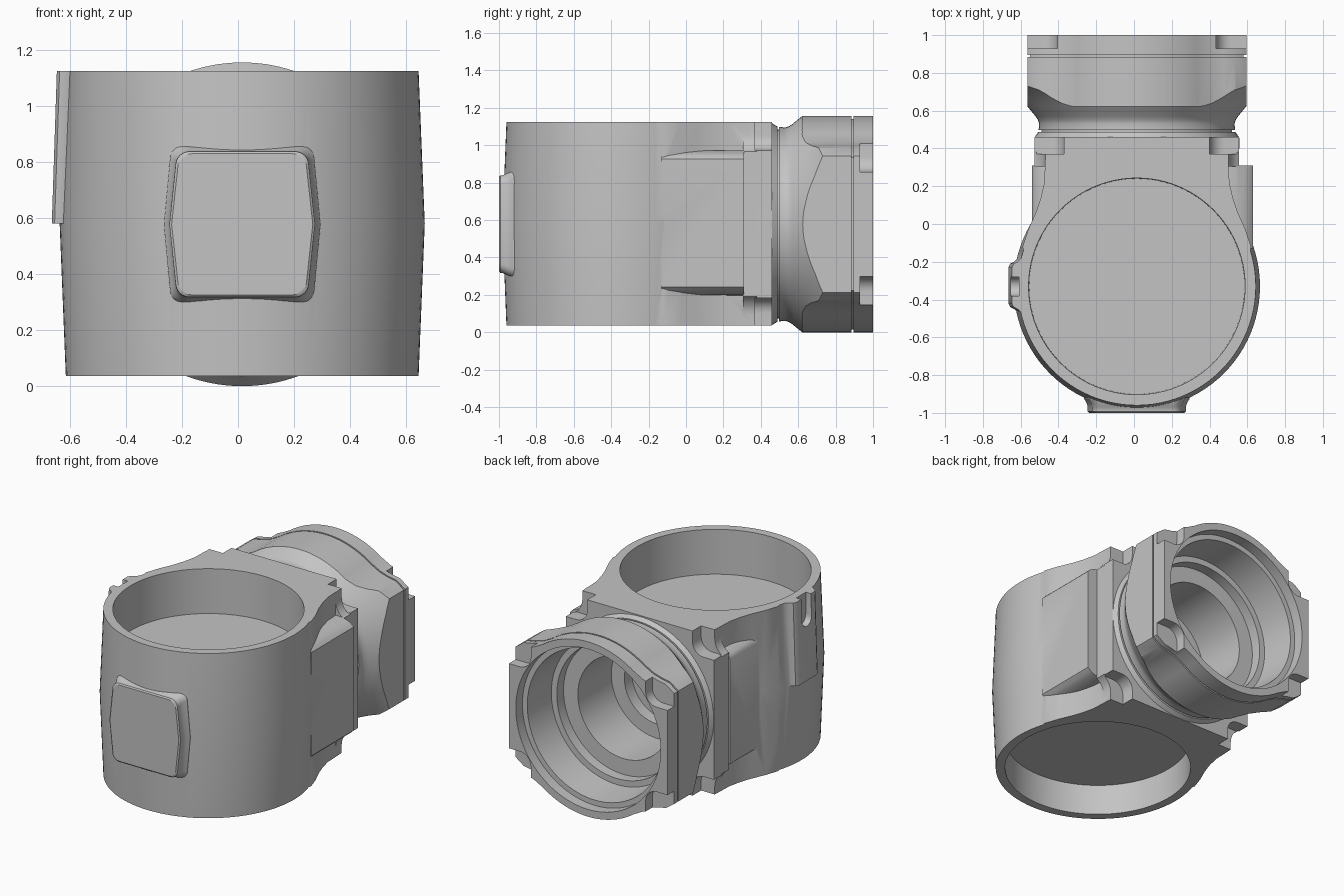
import bpy, bmesh, math
from mathutils import Vector

cube = bpy.data.objects.get("Cube")
if cube:
    bpy.data.objects.remove(cube)

CX, CY, CZ = 0.015, -0.33, 0.578      # barrel axis and collar axis
Z0, Z1 = 0.036, 1.125                 # bottom and top of the body
SEG = 96

grey = bpy.data.materials.new("cast grey")
grey.use_nodes = True
colour = (0.55, 0.55, 0.55, 1)
grey.diffuse_color = colour
grey.node_tree.nodes["Principled BSDF"].inputs["Base Color"].default_value = colour


def loft(name, rings):
    """Closed solid through a list of equal-length rings."""
    bm = bmesh.new()
    loops = [[bm.verts.new(p) for p in ring] for ring in rings]
    n = len(loops[0])
    for a, b in zip(loops, loops[1:]):
        for i in range(n):
            j = (i + 1) % n
            bm.faces.new((a[i], a[j], b[j], b[i]))
    bm.faces.new(loops[0])
    bm.faces.new(loops[-1])
    bmesh.ops.recalc_face_normals(bm, faces=bm.faces)
    mesh = bpy.data.meshes.new(name)
    bm.to_mesh(mesh)
    bm.free()
    mesh.materials.append(grey)
    obj = bpy.data.objects.new(name, mesh)
    bpy.context.scene.collection.objects.link(obj)
    return obj


def circle(r):
    return [(r * math.cos(math.tau * i / SEG), r * math.sin(math.tau * i / SEG))
            for i in range(SEG)]


def upright(name, profile):
    """Turned solid about the barrel axis, profile of (z, radius)."""
    return loft(name, [[Vector((CX + u, CY + v, z)) for u, v in circle(r)] for z, r in profile])


def along_y(name, layers):
    """Solid about the collar axis, layers of (y, outline)."""
    return loft(name, [[Vector((CX + u, y, CZ + v)) for u, v in pts] for y, pts in layers])


def turned_y(name, profile):
    return along_y(name, [(y, circle(r)) for y, r in profile])


def rounded(u, v, r, bulge=0.0):
    """Rounded rectangle outline, sides optionally bowed outward."""
    pts = []
    for q, (su, sv) in enumerate(((1, 1), (-1, 1), (-1, -1), (1, -1))):
        for k in range(7):
            a = math.pi / 2 * (q + k / 6)
            pts.append((su * (u - r) + r * math.cos(a), sv * (v - r) + r * math.sin(a)))
        if q in (0, 2):
            pts.append((0, sv * v))
        else:
            pts.append((su * (u + bulge), 0))
    return pts


def box(name, lo, hi):
    (x0, y0, z0), (x1, y1, z1) = lo, hi
    return loft(name, [[Vector(p + (z,)) for p in ((x0, y0), (x1, y0), (x1, y1), (x0, y1))]
                       for z in (z0, z1)])


def combine(obj, tool, mode):
    bpy.context.view_layer.objects.active = obj
    mod = obj.modifiers.new(mode, 'BOOLEAN')
    mod.operation = mode
    mod.solver = 'EXACT'
    mod.object = tool
    bpy.ops.object.modifier_apply(modifier=mod.name)
    bpy.data.objects.remove(tool)


def cut_corners(obj, x, z, r, y0, y1):
    """Four mirrored corner pockets with a rounded inner corner."""
    arc = [(x + r - r * math.cos(math.pi / 2 * k / 8),
            z + r - r * math.sin(math.pi / 2 * k / 8)) for k in range(9)]
    pts = arc + [(x + 0.4, z), (x + 0.4, z + 0.4), (x, z + 0.4)]
    for sx in (1, -1):
        for sz in (1, -1):
            outline = [(sx * u, sz * v) for u, v in pts]
            combine(obj, along_y("pocket", [(y0, outline), (y1, outline)]), 'DIFFERENCE')


def cut_bore(obj):
    steps = [(1.02, .53), (.93, .53), (.93, .495), (.70, .48), (.70, .44), (.63, .44),
             (.63, .335), (.28, .335), (.28, .24), (.20, .24)]
    combine(obj, turned_y("bore", steps), 'DIFFERENCE')


# Barrel body, slightly wider at mid height
body = upright("barrel_body", [(Z0, .63), (.58, .652), (Z1, .63)])

# Neck with concave sides running to the flange
side = [(.56, -.33), (.605, -.12), (.575, -.03), (.535, .06), (.508, .14), (.49, .22), (.485, .34)]
plan = side + [(-x, y) for x, y in reversed(side)]
combine(body, loft("neck", [[Vector((CX + x, y, z)) for x, y in plan] for z in (Z0, Z1)]), 'UNION')

# Side pads beside the neck, square-ended, with softened top and bottom edges
for name, inner, outer, y0 in (("left_pad", .40, .63, -.13), ("right_pad", -.40, -.54, -.20)):
    rings = []
    for t, grow in ((0, .04), (.6, .036), (.8, .024), (.92, .01), (1, -.008)):
        x = inner + (outer - inner) * t
        h = .35 + grow
        rings.append([Vector((x, y, .585 + s * h))
                      for y, s in ((y0, -1), (.31, -1), (.31, 1), (y0, 1))])
    combine(body, loft(name, rings), 'UNION')

# Square flange with relieved corners and pockets, and its stepped ring
flange = box("flange", (CX - .542, .305, Z0), (CX + .542, .46, Z1))
cut_corners(flange, .484, .37, .12, .2, .38)
cut_corners(flange, .385, .395, .08, .37, .6)
combine(body, flange, 'UNION')
ring = [(.40, .543), (.455, .543), (.488, .522), (.488, .505), (.505, .505)]
combine(body, turned_y("flange_ring", ring), 'UNION')

# Front badge plate with a soft skirt, layers of (y, side flare, top flare)
skirt = ((-.85, .022, .024), (-.925, .02, .022), (-.94, .01, .018), (-.955, .003, .013),
         (-.97, 0, .006), (-.985, 0, 0), (-.993, 0, 0), (-1.0, -.008, -.008))
layers = [(y, rounded(.238 + du, .26 + dv, .05, .022)) for y, du, dv in skirt]
combine(body, along_y("front_plate", layers), 'UNION')

# Slotted rail on the right side
rail_plan = [(-.55, -.50), (-.612, -.47), (-.635, -.45), (-.655, -.44), (-.665, -.42),
             (-.665, -.23), (-.655, -.21), (-.635, -.20), (-.605, -.17), (-.55, -.15)]
combine(body, loft("right_rail", [[Vector((x + dx, y, z)) for x, y in rail_plan]
                                  for z, dx in ((.58, 0), (Z1, .018))]), 'UNION')
slot = [(-.05, .3), (-.05, 0)] + [(-.05 * math.cos(a * math.pi / 8), -.05 * math.sin(a * math.pi / 8))
                                  for a in range(1, 8)] + [(.05, 0), (.05, .3)]
combine(body, loft("slot", [[Vector((x, -.33 + u, .98 + v)) for u, v in slot]
                            for x in (-.61, -.8)]), 'DIFFERENCE')

# Top and bottom cups, then the stepped bore
combine(body, upright("top_cup", [(.83, .57), (1.3, .575)]), 'DIFFERENCE')
combine(body, upright("bottom_cup", [(-.2, .575), (.24, .57)]), 'DIFFERENCE')
cut_bore(body)

# Collar: round section blending into flat side lugs, with a thin groove
arc0 = math.radians(55)
quarter = [(.58, .365), (.52, .408), (.46, .419), (.40, .437)] + [
    (CZ * math.cos(arc0 + (math.pi / 2 - arc0) * k / 16),
     CZ * math.sin(arc0 + (math.pi / 2 - arc0) * k / 16)) for k in range(17)]
half = quarter + [(-u, v) for u, v in reversed(quarter[:-1])]
section = half + [(u, -v) for u, v in reversed(half)]
collar = along_y("collar", [(y, [(u * s, v * s) for u, v in section]) for y, s in
                            ((.45, 1), (.885, 1), (.885, .975), (.895, .975), (.895, 1), (1.0, 1))])
shoulder = [(.498, .52), (.53, .517), (.55, .523), (.57, .536), (.60, .561), (.62, .577),
            (.64, .592), (.69, .637), (.735, .69), (.80, .8), (1.1, .8)]
combine(collar, turned_y("shoulder", shoulder), 'INTERSECT')
cut_corners(collar, .42, .28, .08, .93, 1.1)
cut_bore(collar)

# Smooth curved faces, keep hard edges
for obj in (body, collar):
    bpy.ops.object.select_all(action='DESELECT')
    obj.select_set(True)
    bpy.context.view_layer.objects.active = obj
    bpy.ops.object.shade_smooth_by_angle(angle=math.radians(32))
